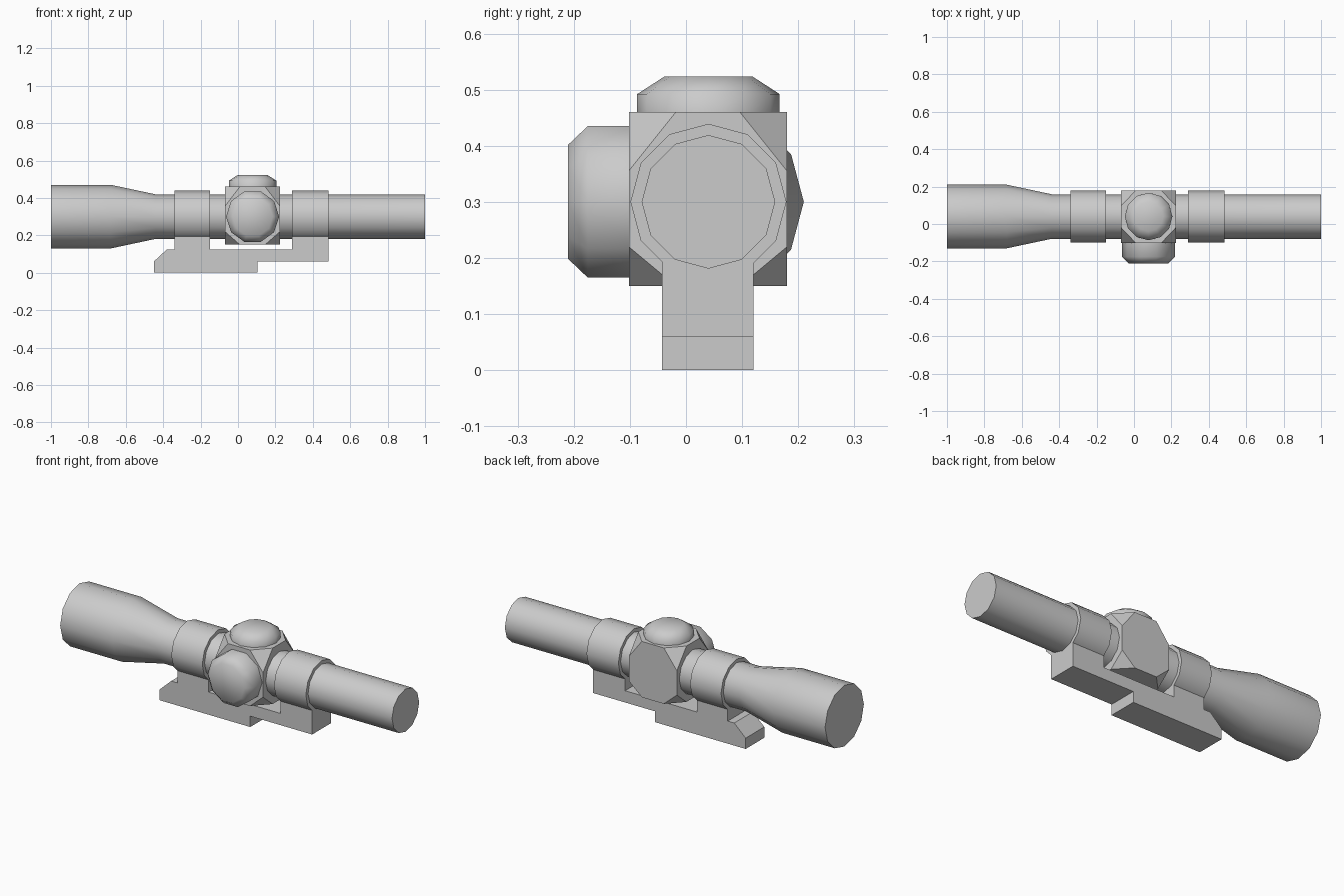
import bpy, bmesh, math
from mathutils import Vector

cube = bpy.data.objects.get("Cube")
if cube:
    bpy.data.objects.remove(cube)

grey = bpy.data.materials.new("light_grey")
colour = (0.6, 0.6, 0.6, 1)
grey.diffuse_color = colour
grey.use_nodes = True
grey.node_tree.nodes["Principled BSDF"].inputs["Base Color"].default_value = colour

AXIS_Y, AXIS_Z, TURRET_X = 0.04, 0.30, 0.078


def finish(name, bm, smooth_angle=None):
    bmesh.ops.recalc_face_normals(bm, faces=bm.faces[:])
    mesh = bpy.data.meshes.new(name)
    bm.to_mesh(mesh)
    bm.free()
    mesh.materials.append(grey)
    obj = bpy.data.objects.new(name, mesh)
    bpy.context.collection.objects.link(obj)
    if smooth_angle:
        bpy.ops.object.select_all(action="DESELECT")
        obj.select_set(True)
        bpy.context.view_layer.objects.active = obj
        bpy.ops.object.shade_smooth_by_angle(angle=math.radians(smooth_angle))
    return obj


def lathe(name, origin, axis, side, profile, sides=12, turn=0.0):
    """Closed solid from (distance, radius) pairs turned about an axis."""
    axis, u = Vector(axis), Vector(side)
    v = axis.cross(u)
    bm = bmesh.new()
    rings = []
    for dist, radius in profile:
        ring = []
        for i in range(sides):
            a = math.tau * (i + turn) / sides
            offset = (u * math.cos(a) + v * math.sin(a)) * radius
            ring.append(bm.verts.new(Vector(origin) + axis * dist + offset))
        rings.append(ring)
    for a, b in zip(rings, rings[1:]):
        for i in range(sides):
            j = (i + 1) % sides
            bm.faces.new((a[i], a[j], b[j], b[i]))
    bm.faces.new(rings[0])
    bm.faces.new(rings[-1])
    return finish(name, bm, 60)


# Main tube with the flared front bell
centre = (0, AXIS_Y, AXIS_Z)
lathe("scope_tube", centre, (1, 0, 0), (0, 0, 1),
      [(-1, 0.17), (-0.68, 0.17), (-0.44, 0.119), (1, 0.119)])

# Clamp rings
for name, x0, x1 in (("front_ring", -0.34, -0.15), ("rear_ring", 0.29, 0.485)):
    lathe(name, centre, (1, 0, 0), (0, 0, 1), [(x0, 0.139), (x1, 0.139)])

# Adjustment knobs
lathe("top_knob", (TURRET_X, AXIS_Y, 0), (0, 0, 1), (1, 0, 0),
      [(0.45, 0.127), (0.492, 0.127), (0.523, 0.079)])
lathe("side_knob", (TURRET_X, 0, AXIS_Z), (0, -1, 0), (1, 0, 0),
      [(0.09, 0.142), (0.175, 0.142), (0.21, 0.107)], sides=10)

# Turret block: a box with its eight corners cut off
bm = bmesh.new()
bmesh.ops.create_cube(bm, size=1)
low, high = Vector((-0.07, -0.102, 0.15)), Vector((0.225, 0.18, 0.46))
for vert in bm.verts:
    vert.co = [l if c < 0 else h for c, l, h in zip(vert.co, low, high)]
middle = (low + high) / 2
for corner in [v.co.copy() for v in bm.verts]:
    cut = (0.08, 0.084, 0.105 if corner.z > middle.z else 0.07)
    inward = [c if corner[k] < middle[k] else -c for k, c in enumerate(cut)]
    normal = Vector([-1 / c for c in inward])
    point = corner + Vector((inward[0], 0, 0))
    geom = bm.verts[:] + bm.edges[:] + bm.faces[:]
    bmesh.ops.bisect_plane(bm, geom=geom, plane_co=point, plane_no=normal,
                           clear_outer=True)
    bmesh.ops.holes_fill(bm, edges=[e for e in bm.edges if e.is_boundary])
finish("turret_block", bm)

# Stepped mount extruded across y
profile = [(-0.45, 0), (0.105, 0), (0.105, 0.06), (0.485, 0.06), (0.485, 0.24),
           (0.29, 0.24), (0.29, 0.125), (-0.15, 0.125), (-0.15, 0.24),
           (-0.34, 0.24), (-0.34, 0.125), (-0.38, 0.125), (-0.45, 0.06)]
bm = bmesh.new()
face = bm.faces.new([bm.verts.new((x, -0.043, z)) for x, z in profile])
out = bmesh.ops.extrude_face_region(bm, geom=[face])
moved = [g for g in out["geom"] if isinstance(g, bmesh.types.BMVert)]
bmesh.ops.translate(bm, verts=moved, vec=(0, 0.163, 0))
finish("mount", bm)
